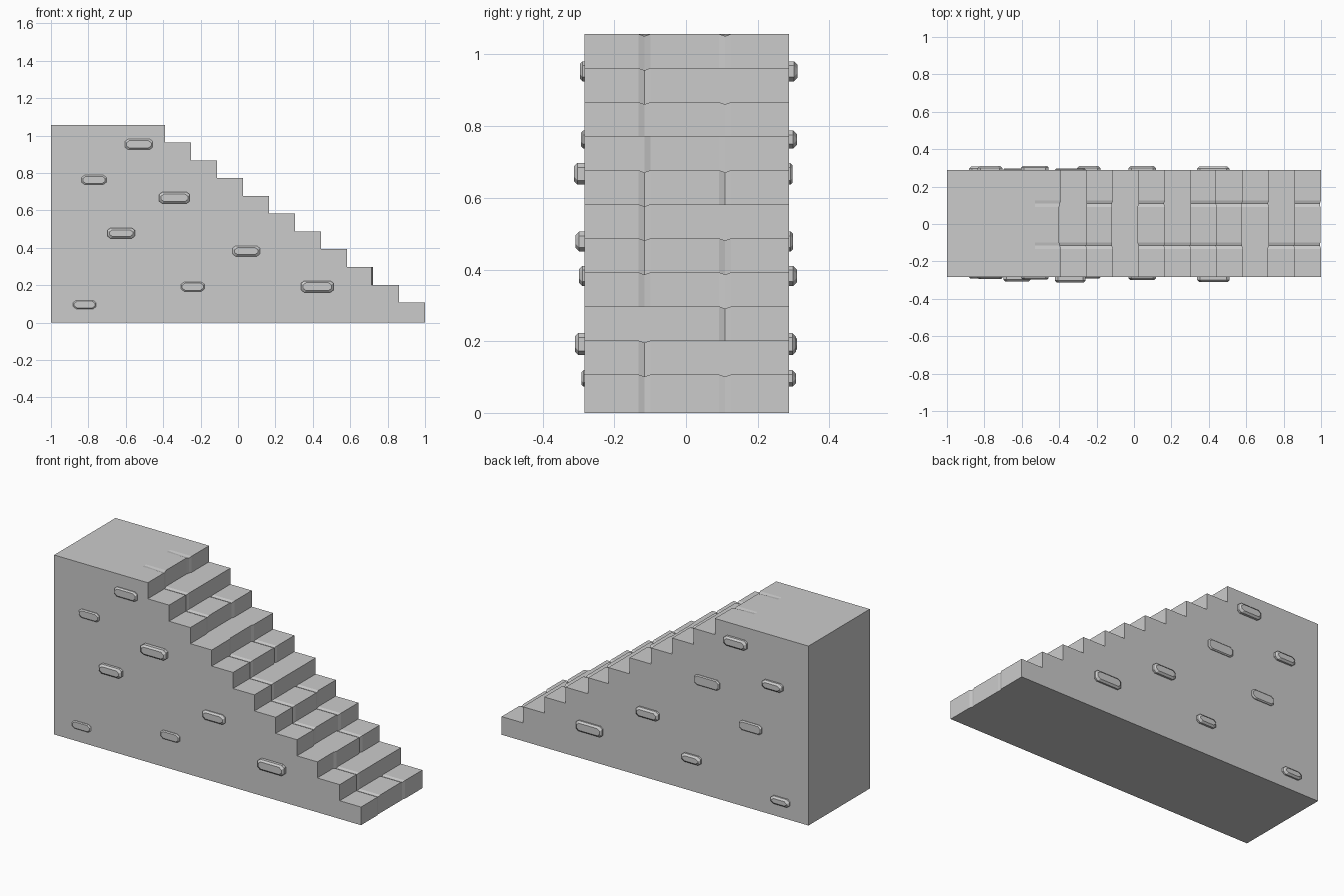
import bpy, bmesh

if "Cube" in bpy.data.objects:
    bpy.data.objects.remove(bpy.data.objects["Cube"])

Y0, Y1 = -0.283, 0.288
STEPS = 11
GROOVE = 0.006


def make_object(name, bm):
    bmesh.ops.recalc_face_normals(bm, faces=bm.faces)
    mesh = bpy.data.meshes.new(name)
    bm.to_mesh(mesh)
    bm.free()
    ob = bpy.data.objects.new(name, mesh)
    bpy.context.collection.objects.link(ob)
    return ob


def loft(bm, rings):
    """Skin a list of closed point rings and cap both ends."""
    vs = [[bm.verts.new(p) for p in r] for r in rings]
    n = len(vs[0])
    for a, b in zip(vs, vs[1:]):
        for i in range(n):
            j = (i + 1) % n
            bm.faces.new((a[i], a[j], b[j], b[i]))
    bm.faces.new(vs[0])
    bm.faces.new(vs[-1])


# Staircase: profile lofted across the width, with shallow joints between blocks
# Each step lists which joints (0 = near front, 1 = near back) are cut
joints = {0: (0, 1), 1: (0,), 2: (0, 1), 4: (0, 1), 5: (0,),
          6: (0, 1), 7: (0, 1), 8: (1,), 9: (0,), 10: (0, 1)}
# Blocks set slightly back: (step, column) -> offset
setback = {(0, 1): 0.010, (2, 1): 0.006, (3, 1): 0.006,
           (6, 2): 0.008, (7, 1): 0.008, (8, 0): 0.007, (10, 1): 0.004}
# Stations across the width: (y, column, joint or None)
stations = [(Y0, 0, None), (-0.133, 0, None), (-0.116, None, 0), (-0.099, 1, None),
            (0.092, 1, None), (0.109, None, 1), (0.126, 2, None), (Y1, 2, None)]


def stair_ring(y, column, joint):
    xs, zs = [], []
    for k in range(STEPS):
        d = GROOVE if joint in joints.get(k, ()) else 0.0
        xs.append(-0.39 + 0.139 * k - d - setback.get((k, column), 0.0))
        zs.append(1.057 - 0.095 * k - d)
    pts = [(-1, y, 0), (-1, y, 1.057), (-0.53, y, 1.057)]
    for k in range(STEPS):
        pts.append((xs[k], y, zs[k]))
        pts.append((xs[k], y, zs[k + 1] if k + 1 < STEPS else 0))
    return pts


bm = bmesh.new()
loft(bm, [stair_ring(*s) for s in stations])
make_object("staircase", bm)


# Chamfered bricks poking out of both side walls
def brick(name, x, z, w, h, wall, outer):
    side = 1 if outer > 0 else -1

    def ring(y, inset):
        a, b, cx, cz = w / 2 - inset, h / 2 - inset, 0.016, 0.012
        return [(x + px, y, z + pz) for px, pz in (
            (-a, -b + cz), (-a + cx, -b), (a - cx, -b), (a, -b + cz),
            (a, b - cz), (a - cx, b), (-a + cx, b), (-a, b - cz))]

    c = min(0.010, abs(outer - wall) * 0.6)
    bm = bmesh.new()
    loft(bm, [ring(wall - side * 0.015, 0), ring(outer - side * c, 0), ring(outer, c)])
    make_object(name, bm)


# x, z, width, height, front reach, back reach
bricks = [(-0.53, 0.953, 0.148, 0.056, -0.296, 0.311),
          (-0.77, 0.763, 0.132, 0.050, -0.293, 0.309),
          (-0.34, 0.667, 0.164, 0.060, -0.313, 0.297),
          (-0.625, 0.478, 0.146, 0.056, -0.308, 0.298),
          (0.044, 0.382, 0.146, 0.056, -0.299, 0.309),
          (-0.242, 0.192, 0.124, 0.050, -0.292, 0.309),
          (0.424, 0.192, 0.172, 0.062, -0.310, 0.307),
          (-0.82, 0.096, 0.122, 0.046, -0.291, 0.307)]
for i, (x, z, w, h, front, back) in enumerate(bricks):
    brick(f"front_brick_{i}", x, z, w, h, Y0, front)
    brick(f"back_brick_{i}", x, z, w, h, Y1, back)
